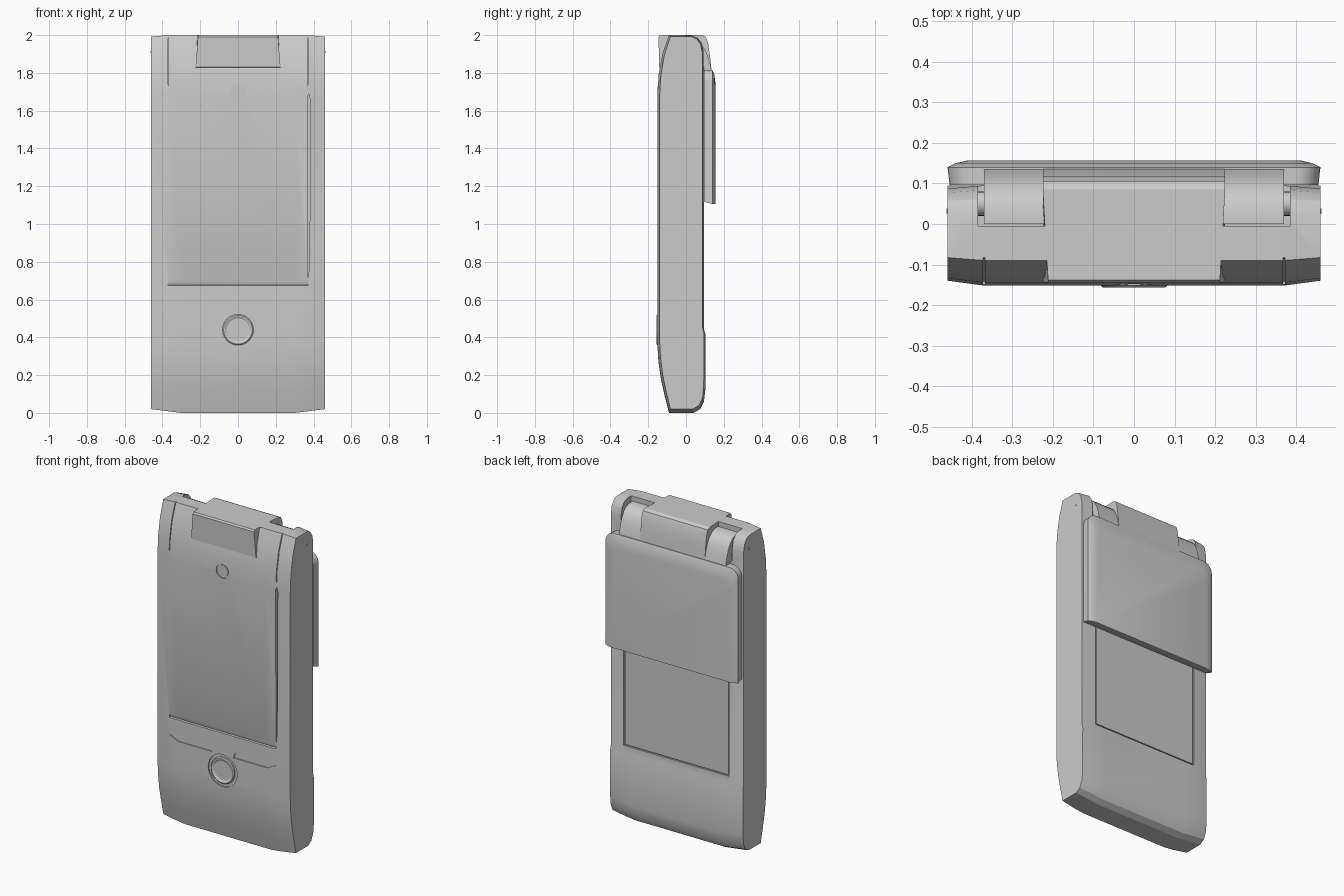
import bpy, bmesh, math
from mathutils import Vector

cube = bpy.data.objects.get("Cube")
if cube:
    bpy.data.objects.remove(cube, do_unlink=True)

grey = bpy.data.materials.new("plain grey")
grey.use_nodes = True
COLOUR = (0.6, 0.6, 0.6, 1)
grey.diffuse_color = COLOUR
grey.node_tree.nodes["Principled BSDF"].inputs["Base Color"].default_value = COLOUR


def loft(name, rings):
    """Skin a list of equal-length rings and cap both ends."""
    bm = bmesh.new()
    loops = [[bm.verts.new(p) for p in ring] for ring in rings]
    n = len(loops[0])
    for a, b in zip(loops, loops[1:]):
        for i in range(n):
            j = (i + 1) % n
            bm.faces.new((a[i], a[j], b[j], b[i]))
    bm.faces.new(loops[0])
    bm.faces.new(loops[-1])
    bmesh.ops.recalc_face_normals(bm, faces=bm.faces)
    mesh = bpy.data.meshes.new(name)
    bm.to_mesh(mesh)
    bm.free()
    mesh.materials.append(grey)
    obj = bpy.data.objects.new(name, mesh)
    bpy.context.collection.objects.link(obj)
    return obj


def along_x(name, profile, x0, x1):
    return loft(name, [[(x, y, z) for y, z in profile] for x in (x0, x1)])


def along_y(name, outline, y0, y1):
    return loft(name, [[(x, y, z) for x, z in outline] for y in (y0, y1)])


def rect(a0, a1, b0, b1):
    return [(a0, b0), (a1, b0), (a1, b1), (a0, b1)]


def circle(r, z, n=40):
    return [(r * math.cos(t * math.tau / n), z + r * math.sin(t * math.tau / n)) for t in range(n)]


def activate(obj):
    bpy.ops.object.select_all(action='DESELECT')
    obj.select_set(True)
    bpy.context.view_layer.objects.active = obj


def cut(obj, cutter):
    cutter.hide_render = True
    mod = obj.modifiers.new("cut", 'BOOLEAN')
    mod.operation = 'DIFFERENCE'
    mod.solver = 'EXACT'
    mod.object = cutter
    activate(obj)
    bpy.ops.object.modifier_apply(modifier=mod.name)
    bpy.data.objects.remove(cutter, do_unlink=True)


def smooth(obj, degrees=25):
    activate(obj)
    bpy.ops.object.shade_smooth_by_angle(angle=math.radians(degrees))


def bevel(obj, width, segments=2):
    mod = obj.modifiers.new("bevel", 'BEVEL')
    mod.width = width
    mod.segments = segments
    mod.limit_method = 'ANGLE'
    activate(obj)
    bpy.ops.object.modifier_apply(modifier=mod.name)


# Main body: side profile lofted across the width, narrowing at both flanks
FRONT = -0.152
side = [(-0.09, 0), (-0.113, 0.09), (-0.133, 0.18), (-0.146, 0.27), (FRONT, 0.37),
        (FRONT, 1.68), (-0.145, 1.79), (-0.125, 1.9), (-0.09, 2),
        (0.03, 2), (0.062, 1.988), (0.084, 1.96), (0.095, 1.91),
        (0.095, 0.44), (0.103, 0.41), (0.102, 0.12), (0.095, 0.06), (0.075, 0.02), (0.04, 0)]


def body_ring(x):
    flank = max(0, (abs(x) - 0.37) / 0.09)
    lift = 0.02 * max(0, (abs(x) - 0.3) / 0.16)
    return [(x, y * (1 - 0.08 * flank),
             z + lift * (1 - z) if z < 1 else z - 0.008 * flank * (z - 1))
            for y, z in side]


body = loft("phone_body", [body_ring(x) for x in (-0.46, -0.37, -0.3, 0.3, 0.37, 0.46)])

# Hinge bay, rear panel pocket and front grooves
cut(body, along_x("hinge_bay", rect(-0.005, 0.3, 1.83, 2.1), -0.385, 0.385))
cut(body, along_y("panel_pocket", rect(-0.365, 0.365, 0.48, 1.5), 0.085, 0.2))
cut(body, along_x("chin_groove", [(-0.2, 0.675), (-0.2, 0.71), (FRONT, 0.705),
                                  (FRONT + 0.01, 0.678), (FRONT, 0.675)], -0.37, 0.37))
cut(body, along_y("side_slit", [(0.369, 0.72), (0.374, 0.72), (0.38, 1.02), (0.381, 1.66),
                                (0.375, 1.69), (0.367, 1.67)], -0.2, -0.12))
for s in (-1, 1):
    cut(body, along_y("key_groove", [(s * 0.075, 0.54), (s * 0.31, 0.54), (s * 0.37, 0.57),
                                     (s * 0.085, 0.57)], -0.2, FRONT + 0.006))
    cut(body, along_x("top_seam", [(-0.2, 1.72), (-0.142, 1.72), (-0.13, 1.82),
                                   (-0.07, 2.05), (-0.2, 2.05)], s * 0.368, s * 0.373))
cut(body, along_y("button_recess", circle(0.1, 0.44), -0.2, FRONT + 0.007))
cut(body, along_y("lens_recess", circle(0.045, 1.69), -0.2, FRONT + 0.006))
smooth(body)

# Rear panel sitting in its pocket
panel = along_y("rear_panel", rect(-0.358, 0.358, 0.487, 1.49), 0.08, 0.093)
smooth(panel)

# Home button with dished middle, and front lens
button = loft("home_button", [[(x, y, z) for x, z in circle(r, 0.44)]
                              for r, y in ((0.082, -0.12), (0.082, -0.152), (0.076, -0.157),
                                           (0.07, -0.157), (0.06, -0.151))])
smooth(button)
lens = along_y("front_lens", circle(0.037, 1.69, 28), -0.12, -0.1515)
smooth(lens)

# Sliding rear slab: rounded upper corners, softened back edges
R = 0.06


def slab_outline(w, top, bottom):
    arc = [(w - R + R * math.cos(a), top - R + R * math.sin(a))
           for a in [i * math.pi / 12 for i in range(7)]]
    return [(-w, bottom), (w, bottom)] + arc + [(-x, z) for x, z in reversed(arc)]


slab = loft("rear_slab", [[(x, y, z) for x, z in slab_outline(w, t, b)]
                          for y, w, t, b in ((0.096, 0.455, 1.815, 1.118), (0.14, 0.46, 1.815, 1.105),
                                             (0.15, 0.44, 1.79, 1.105), (0.157, 0.41, 1.74, 1.105))])
smooth(slab)

# Hinge arms curling over the top from the slab
arm = [(0.0, 1.79), (0.0, 1.972), (0.035, 1.972), (0.065, 1.962), (0.09, 1.94),
       (0.11, 1.905), (0.125, 1.86), (0.14, 1.79)]
for label, s in (("right", 1), ("left", -1)):
    # the model's left is +x
    side_name = "left" if s > 0 else "right"
    smooth(along_x(side_name + "_hinge_arm", arm, s * 0.22, s * 0.37), 35)
    # Pivot pin between arm and body
    ring = [(0.05 + 0.03 * math.cos(i * math.tau / 20), 1.87 + 0.03 * math.sin(i * math.tau / 20))
            for i in range(20)]
    smooth(along_x(side_name + "_pivot_pin", ring, s * 0.36, s * 0.4), 35)
    # Small bump on the flank
    dot = [(0.032 + 0.006 * math.cos(i * math.tau / 10), 1.91 + 0.006 * math.sin(i * math.tau / 10))
           for i in range(10)]
    along_x(side_name + "_side_bump", dot, s * 0.45, s * 0.463)

# Central hinge block, with a lip over the front
block = [(-0.09, 1.82), (-0.143, 1.83), (-0.145, 1.99), (-0.138, 2.0), (0.085, 2.0), (0.105, 1.99),
         (0.117, 1.96), (0.128, 1.88), (0.138, 1.79), (0.0, 1.79)]
hinge = loft("hinge_block", [[(s * (0.225 if z < 1.95 or y > 0 else 0.212), y, z) for y, z in block]
                             for s in (-1, 1)])
smooth(hinge)
